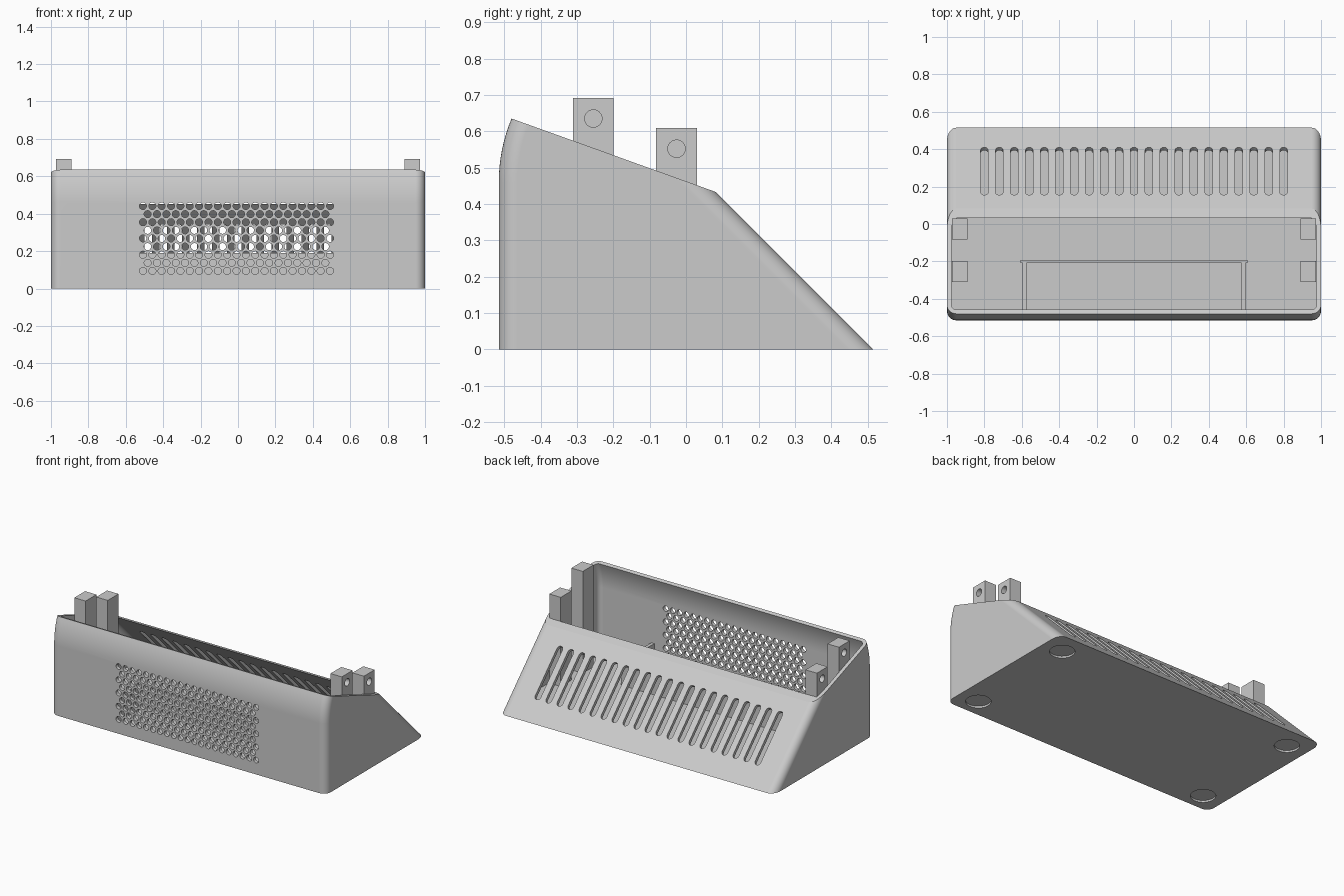
import bpy, bmesh
from math import sin, cos, pi, sqrt, radians
from mathutils import Matrix, Vector

if "Cube" in bpy.data.objects:
    bpy.data.objects.remove(bpy.data.objects["Cube"])

# Single plastic colour
grey = bpy.data.materials.new("grey_plastic")
grey.use_nodes = True
colour = (0.6, 0.6, 0.6, 1)
grey.diffuse_color = colour
grey.node_tree.nodes["Principled BSDF"].inputs["Base Color"].default_value = colour

FRONT, BACK, WALL = -0.515, 0.515, 0.023
BEND, ARC = 0.46, 0.455        # height where the front starts curving, and its radius


def make(name, bm):
    """Turn a closed bmesh into an object whose faces point outward."""
    bm.normal_update()
    if bm.calc_volume(signed=True) < 0:
        bmesh.ops.reverse_faces(bm, faces=bm.faces[:])
    mesh = bpy.data.meshes.new(name)
    bm.to_mesh(mesh)
    bm.free()
    mesh.materials.append(grey)
    obj = bpy.data.objects.new(name, mesh)
    bpy.context.collection.objects.link(obj)
    return obj


def prism(bm, points, offset):
    """Extrude a closed loop of points along an offset vector."""
    a = [bm.verts.new(p) for p in points]
    b = [bm.verts.new(Vector(p) + offset) for p in points]
    n = len(a)
    bm.faces.new(a)
    bm.faces.new(b[::-1])
    for i in range(n):
        bm.faces.new((a[i], b[i], b[(i + 1) % n], a[(i + 1) % n]))
    return a, b


def box(bm, x0, x1, y0, y1, z0, z1):
    prism(bm, [(x0, y0, z0), (x1, y0, z0), (x1, y1, z0), (x0, y1, z0)],
          Vector((0, 0, z1 - z0)))


def cylinder(bm, centre, radius, depth, axis, sides):
    turn = Vector((0, 0, 1)).rotation_difference(Vector(axis)).to_matrix().to_4x4()
    bmesh.ops.create_cone(bm, cap_ends=True, segments=sides, radius1=radius,
                          radius2=radius, depth=depth,
                          matrix=Matrix.Translation(centre) @ turn)


def rounded_body(name, half, inset, end_angle, top_back, radius):
    """Wedge with a curved front, a sloped back and rounded corner edges."""
    r = ARC - inset
    front = [(FRONT + inset, inset)]
    front += [(FRONT + ARC - r * cos(end_angle * i / 8), BEND + r * sin(end_angle * i / 8))
              for i in range(9)]
    back_sum = BACK - inset * sqrt(2)
    profile = front + [top_back, (back_sum - inset, inset)]
    bm = bmesh.new()
    a, b = prism(bm, [(-half, y, z) for y, z in profile], Vector((2 * half, 0, 0)))
    bm.normal_update()
    n = len(profile)
    ids = list(range(len(front) - 1)) + [n - 2]
    edges = [bm.edges.get((s[i], s[i + 1])) for s in (a, b) for i in ids]
    bmesh.ops.bevel(bm, geom=edges, offset=radius, segments=8, profile=0.5,
                    affect='EDGES')
    return make(name, bm)


def cut(obj, cutter):
    mod = obj.modifiers.new("cut", 'BOOLEAN')
    mod.operation, mod.solver, mod.object = 'DIFFERENCE', 'EXACT', cutter
    bpy.context.view_layer.objects.active = obj
    bpy.ops.object.modifier_apply(modifier=mod.name)
    bpy.data.objects.remove(cutter)


# Outer shell, hollowed and open at the sloping top
shell = rounded_body("case_shell", 1.0, 0, 0.395, (0.082, 0.433), 0.05)
inner_top = 0.686
cavity = rounded_body("cavity_cutter", 1.0 - WALL, WALL, 0.55,
                      (BACK - WALL * sqrt(2) - inner_top, inner_top), 0.03)
cut(shell, cavity)

# Speaker grille: staggered round holes through the front
bm = bmesh.new()
for row in range(9):
    odd = row % 2
    for col in range(21 - odd):
        cylinder(bm, (-0.508 + 0.05 * col + 0.025 * odd, -0.5, 0.094 + 0.0434 * row),
                 0.019, 0.08, (0, 1, 0), 14)
cut(shell, make("grille_cutter", bm))

# Vent slots: stadium shapes cut square through the sloped back
bm = bmesh.new()
normal = Vector((0, 1, 1)).normalized()
along = Vector((0, 1, -1)).normalized()
for i in range(21):
    centre = Vector((-0.8 + 0.08 * i, 0.2825, 0.2325)) - normal * 0.06
    loop = []
    for k in range(14):
        t = pi * (k if k < 7 else k - 1) / 6
        end = 0.16 if k < 7 else -0.16
        loop.append(centre + Vector((0.02 * cos(t), 0, 0)) + along * (end + 0.02 * sin(t)))
    prism(bm, loop, normal * 0.12)
cut(shell, make("vent_cutter", bm))

# Shallow round recesses for feet
bm = bmesh.new()
for x in (-0.86, 0.86):
    for y in (-0.395, 0.37):
        cylinder(bm, (x, y, 0), 0.075, 0.024, (0, 0, 1), 40)
cut(shell, make("foot_recess_cutter", bm))

# Smooth the rounded edges, keep the flats flat
bpy.ops.object.select_all(action='DESELECT')
shell.select_set(True)
bpy.context.view_layer.objects.active = shell
bpy.ops.object.shade_smooth_by_angle(angle=radians(20))
weighted = shell.modifiers.new("weighted_normals", 'WEIGHTED_NORMAL')
weighted.keep_sharp = True

# Mounting posts with blind screw holes on their outer faces
for side, label in ((1, "left"), (-1, "right")):
    for y, top, place in ((-0.255, 0.692, "front"), (-0.026, 0.609, "rear")):
        bm = bmesh.new()
        x0, x1 = sorted((0.89 * side, 0.973 * side))
        box(bm, x0, x1, y - 0.056, y + 0.056, WALL - 0.005, top)
        post = make(f"{place}_{label}_post", bm)
        bm = bmesh.new()
        cylinder(bm, (0.973 * side, y, top - 0.057), 0.024, 0.11, (1, 0, 0), 24)
        cut(post, make("screw_hole_cutter", bm))

# Low bracket walls standing on the floor behind the grille
bm = bmesh.new()
box(bm, -0.608, 0.608, -0.208, -0.192, WALL - 0.005, 0.19)
make("bracket_back_wall", bm)
for side, label in ((1, "left"), (-1, "right")):
    bm = bmesh.new()
    x0, x1 = sorted((0.575 * side, 0.597 * side))
    box(bm, x0, x1, -0.495, -0.206, WALL - 0.005, 0.19)
    make(f"bracket_{label}_wall", bm)
